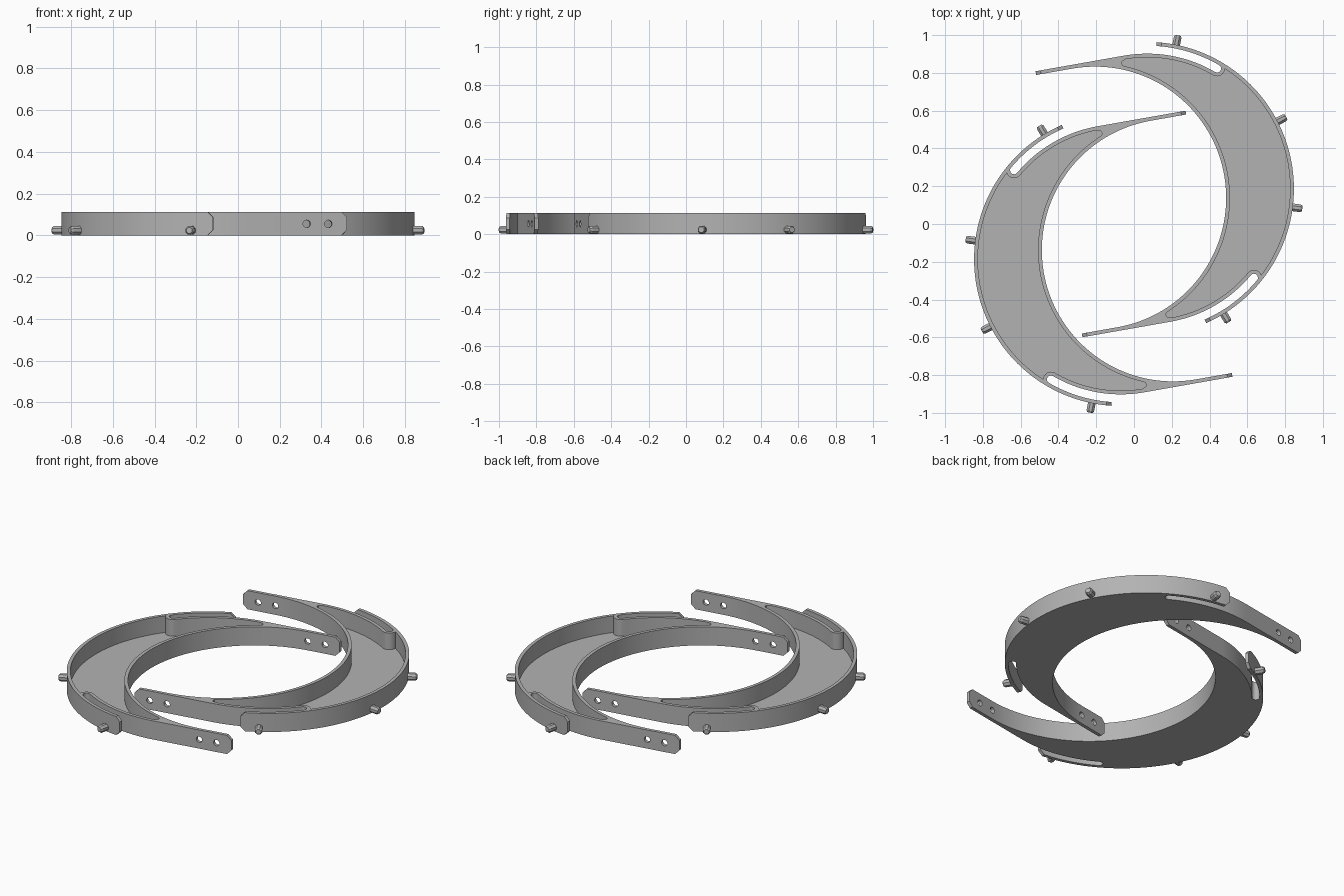
import bpy, bmesh, math
from mathutils import Matrix, Vector

if "Cube" in bpy.data.objects:
    bpy.data.objects.remove(bpy.data.objects["Cube"])

H = 0.113                 # wall height
FLOOR = 0.012             # tray floor thickness
CX, R_OUT = 0.101, 0.777  # outer arc centre and radius
IX, R_IN = -0.18, 0.695   # inner arc centre and radius
WALL = 0.02
R_BODY = 0.715            # body edge beside the flap slots
TIP = -0.373              # arm end
FLAP_END, SLOT_END = 76.3, 49.8
SLOT_R = (R_BODY + R_OUT - WALL) / 2
CAP = (R_OUT - WALL - R_BODY) / 2

grey = bpy.data.materials.new("grey")
grey.diffuse_color = (0.45, 0.45, 0.45, 1)
grey.use_nodes = True
grey.node_tree.nodes["Principled BSDF"].inputs["Base Color"].default_value = grey.diffuse_color


def arc(cx, r, a0, a1, n):
    pts = []
    for i in range(n + 1):
        a = math.radians(a0 + (a1 - a0) * i / n)
        pts.append((cx + r * math.cos(a), r * math.sin(a)))
    return pts


def cap(r, start, n):
    """Rounded slot end, running from the outer to the inner side."""
    a = math.radians(SLOT_END)
    rad, tan = (math.cos(a), math.sin(a)), (math.sin(a), -math.cos(a))
    pts = []
    for i in range(n + 1):
        t = start + (math.pi - start) * i / n
        p, q = SLOT_R + r * math.cos(t), r * math.sin(t)
        pts.append((CX + p * rad[0] + q * tan[0], p * rad[1] + q * tan[1]))
    return pts


def mirrored(half):
    return half + [(x, -y) for x, y in reversed(half)]


def prism(bm, pts, z0, z1):
    low = [bm.verts.new((x, y, z0)) for x, y in pts]
    high = [bm.verts.new((x, y, z1)) for x, y in pts]
    bm.faces.new(low[::-1])
    bm.faces.new(high)
    n = len(pts)
    for i in range(n):
        j = (i + 1) % n
        bm.faces.new((low[i], low[j], high[j], high[i]))


def make(name, bm):
    bmesh.ops.recalc_face_normals(bm, faces=bm.faces)
    me = bpy.data.meshes.new(name)
    bm.to_mesh(me)
    bm.free()
    me.materials.append(grey)
    ob = bpy.data.objects.new(name, me)
    bpy.context.collection.objects.link(ob)
    return ob


# Crescent outline with side flaps and long arms
outline = mirrored(
    arc(CX, R_OUT, 0.8, FLAP_END, 48)
    + arc(CX, R_OUT - WALL, FLAP_END, SLOT_END, 16)
    + cap(CAP, 0, 8)[1:]
    + arc(CX, R_BODY, SLOT_END, 90, 24)[1:]
    + [(TIP, R_BODY), (TIP, R_IN)]
    + arc(IX, R_IN, 90, 0.8, 50))

# Pocket outline, one wall thickness inside
end_angle = math.degrees(math.acos((CX - IX) / (R_IN + WALL)))
pocket = mirrored(
    arc(CX, R_OUT - WALL, 0.8, 47.1, 32)
    + cap(CAP + WALL, math.acos(CAP / (CAP + WALL)), 8)[1:]
    + arc(CX, R_BODY - WALL, SLOT_END, 89.5, 24)[1:]
    + [(0.088, 0.687), (0.083, 0.675), (0.088, 0.664)]
    + arc(IX, R_IN + WALL, end_angle, 0.8, 40))


def chamfer_cut(bm, x, y, direction):
    """Diamond blocks trimming both corners of a strip end."""
    for z in (0, H):
        m = (Matrix.Translation((x, y, z)) @ Matrix.Rotation(direction, 4, 'Z')
             @ Matrix.Rotation(math.pi / 4, 4, 'Y') @ Matrix.Diagonal((0.037, 0.05, 0.037, 1)))
        bmesh.ops.create_cube(bm, size=1, matrix=m)


def build_tray(side, turn):
    place = (Matrix.Rotation(turn + math.radians(10), 4, 'Z')
             @ Matrix.Translation((0, 0.172, 0)))
    bm = bmesh.new()
    prism(bm, outline, 0, H)
    tray = make(side + "_crescent_tray", bm)

    # Cutter: pocket, arm holes, chamfered ends
    bm = bmesh.new()
    prism(bm, pocket, FLOOR, H + 0.05)
    for s in (1, -1):
        for hx in (0.09, 0.195):
            m = (Matrix.Translation((TIP + hx, s * (R_IN + WALL / 2), 0.055))
                 @ Matrix.Rotation(math.pi / 2, 4, 'X'))
            bmesh.ops.create_cone(bm, cap_ends=True, segments=20, radius1=0.018,
                                  radius2=0.018, depth=0.06, matrix=m)
        chamfer_cut(bm, TIP, s * (R_IN + WALL / 2), 0)
        a = math.radians(s * FLAP_END)
        r = R_OUT - WALL / 2
        chamfer_cut(bm, CX + r * math.cos(a), r * math.sin(a), a + math.pi / 2)
    cutter = make("cutter", bm)
    cutter.hide_render = True

    mod = tray.modifiers.new("cut", 'BOOLEAN')
    mod.operation, mod.solver, mod.object = 'DIFFERENCE', 'EXACT', cutter
    bpy.ops.object.select_all(action='DESELECT')
    bpy.context.view_layer.objects.active = tray
    tray.select_set(True)
    bpy.ops.object.modifier_apply(modifier="cut")
    bpy.data.objects.remove(cutter)
    bpy.ops.object.shade_smooth_by_angle(angle=math.radians(25))
    tray.matrix_world = place

    # Faceted pegs on the outer wall
    bm = bmesh.new()
    for deg in (-68.6, -17.3, 17.3, 68.6):
        base = (Matrix.Translation((CX, 0, 0.024)) @ Matrix.Rotation(math.radians(deg), 4, 'Z')
                @ Matrix.Rotation(math.pi / 2, 4, 'Y') @ Matrix.Rotation(math.pi / 8, 4, 'Z'))
        for r0, r1, z0, z1 in ((0.022, 0.022, 0.765, 0.818), (0.022, 0.015, 0.818, 0.828)):
            bmesh.ops.create_cone(bm, cap_ends=True, segments=8, radius1=r0, radius2=r1, depth=z1 - z0,
                                  matrix=base @ Matrix.Translation((0, 0, (z0 + z1) / 2)))
    make(side + "_pegs", bm).matrix_world = place


build_tray("right", 0)
build_tray("left", math.pi)
